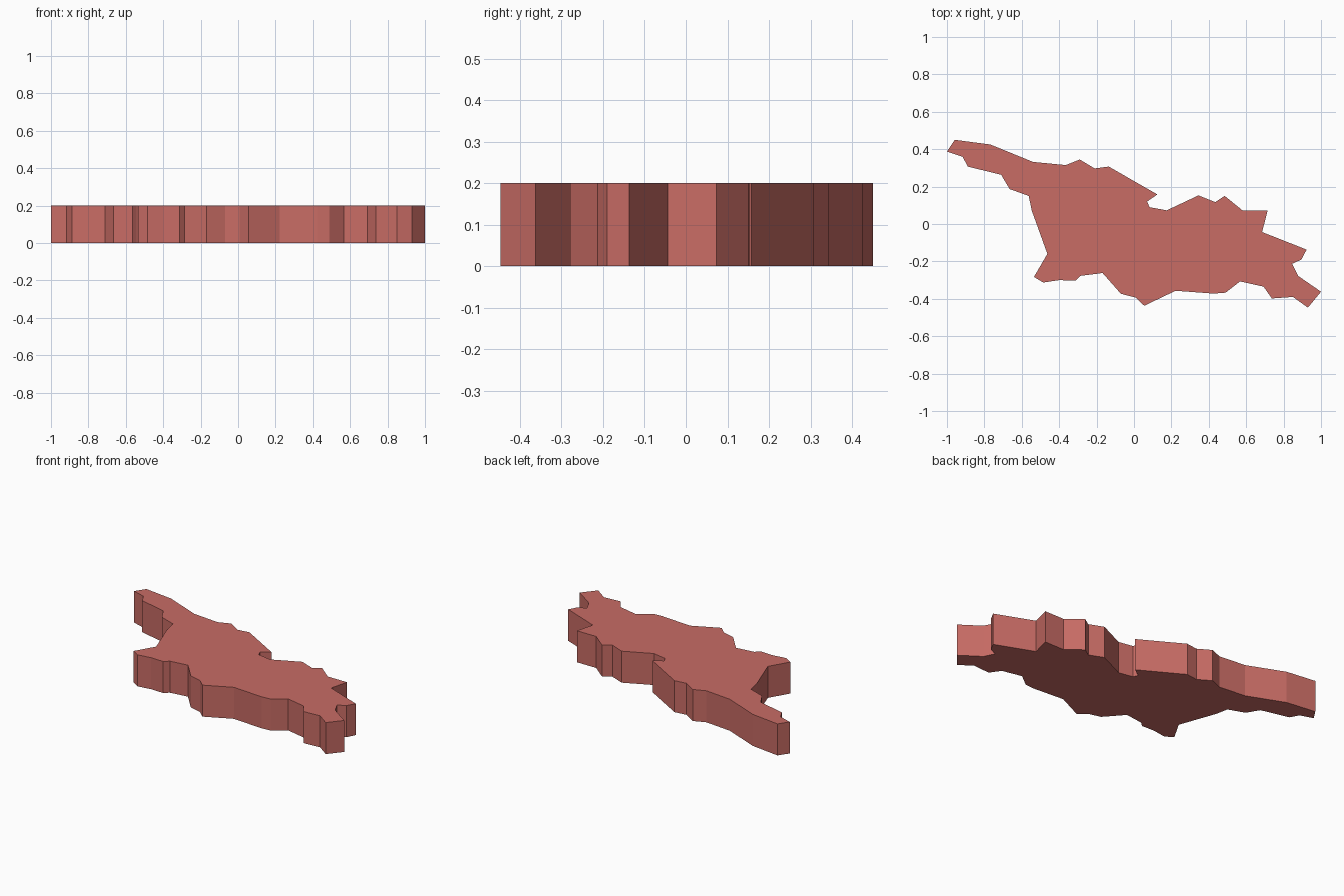
import bpy, bmesh

HEIGHT = 0.2

# Plan outline of the slab, clockwise from the left tip
OUTLINE = [
    (-1.0, .387), (-.958, .45), (-.768, .425), (-.54, .332), (-.365, .315),
    (-.29, .345), (-.21, .297), (-.135, .307), (.125, .158), (.07, .12),
    (.083, .09), (.175, .073), (.345, .153), (.435, .117), (.485, .15),
    (.58, .073), (.715, .073), (.685, -.043), (.923, -.137), (.895, -.19),
    (.845, -.213), (.877, -.277), (1.0, -.362), (.93, -.447), (.85, -.39),
    (.737, -.398), (.693, -.335), (.567, -.307), (.49, -.367), (.425, -.372),
    (.222, -.357), (.055, -.437), (.008, -.393), (-.07, -.373), (-.168, -.262),
    (-.285, -.277), (-.313, -.303), (-.4, -.3), (-.485, -.313), (-.535, -.283),
    (-.463, -.16), (-.5, -.057), (-.546, .07), (-.563, .15), (-.665, .187),
    (-.71, .263), (-.888, .307), (-.917, .36),
]

# Flat slab: fill the outline and extrude it upward
bm = bmesh.new()
base = bm.faces.new([bm.verts.new((x, y, 0)) for x, y in OUTLINE])
top = bmesh.ops.extrude_face_region(bm, geom=[base], use_keep_orig=True)
for v in top["geom"]:
    if isinstance(v, bmesh.types.BMVert):
        v.co.z = HEIGHT
bmesh.ops.recalc_face_normals(bm, faces=bm.faces)
mesh = bpy.data.meshes.new("outline_slab")
bm.to_mesh(mesh)
bm.free()

slab = bpy.data.objects.new("outline_slab", mesh)
bpy.context.collection.objects.link(slab)

# Muted red colour
red = bpy.data.materials.new("muted_red")
red.diffuse_color = (0.58, 0.15, 0.13, 1)
mesh.materials.append(red)
